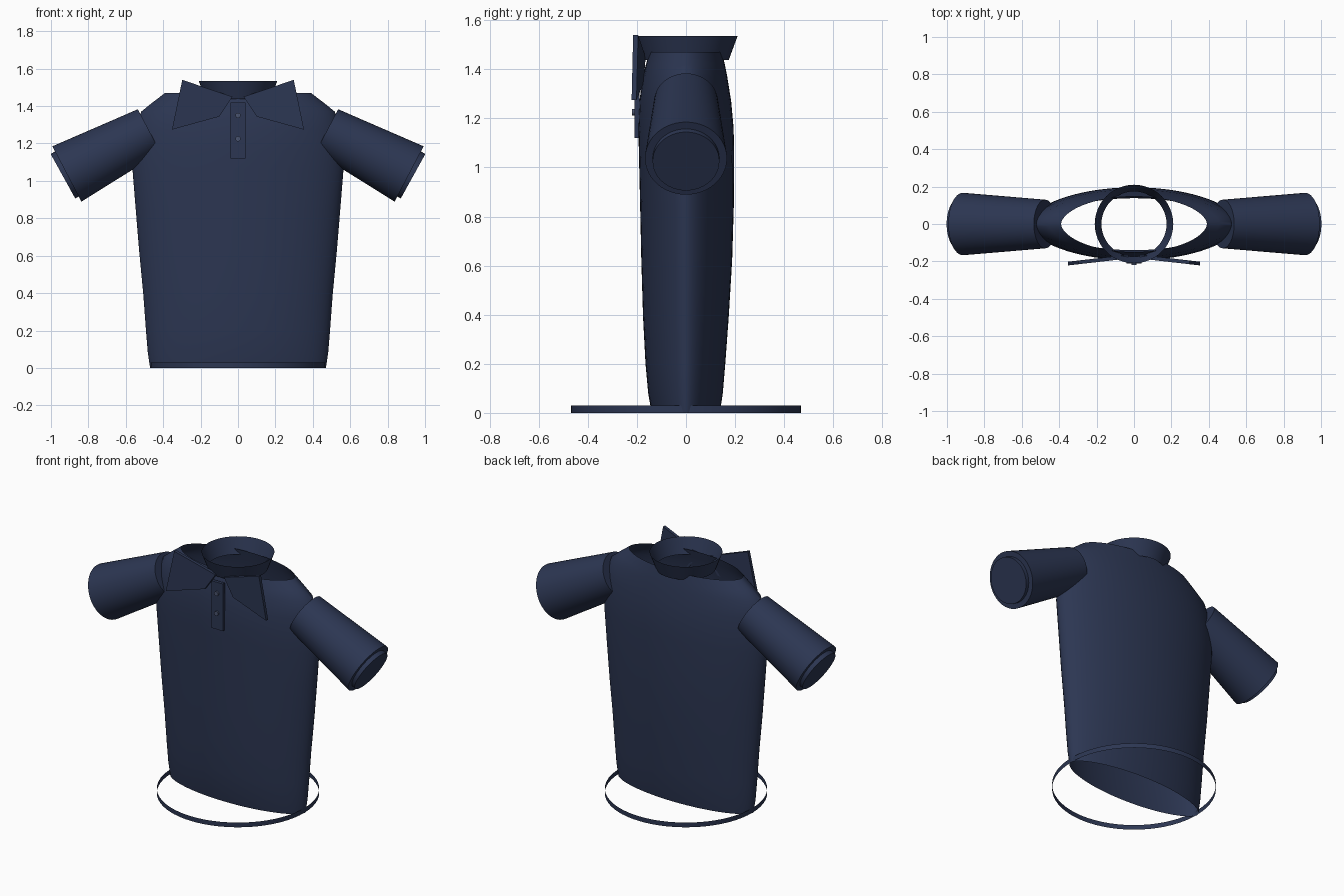
import bpy, bmesh, math
from mathutils import Vector, Matrix

if "Cube" in bpy.data.objects:
    bpy.data.objects.remove(bpy.data.objects["Cube"])

def material(name, rgb):
    m = bpy.data.materials.new(name)
    m.diffuse_color = (*rgb, 1)
    m.use_nodes = True
    m.node_tree.nodes["Principled BSDF"].inputs["Base Color"].default_value = m.diffuse_color
    return m

NAVY = material("navy_cloth", (0.025, 0.037, 0.085))
BUTTON = material("button_grey", (0.07, 0.09, 0.16))

def finish(name, bm, mat=NAVY, smooth=True):
    bmesh.ops.recalc_face_normals(bm, faces=bm.faces)
    me = bpy.data.meshes.new(name)
    bm.to_mesh(me)
    bm.free()
    ob = bpy.data.objects.new(name, me)
    bpy.context.collection.objects.link(ob)
    me.materials.append(mat)
    if smooth:
        bpy.ops.object.select_all(action='DESELECT')
        ob.select_set(True)
        bpy.context.view_layer.objects.active = ob
        bpy.ops.object.shade_smooth_by_angle(angle=math.radians(35))
    return ob

def frustum(name, p, q, r1, r2, caps=True, segs=48, mat=NAVY):
    """Round tube or cone running from p (radius r1) to q (radius r2)."""
    p, q = Vector(p), Vector(q)
    d = q - p
    m = Matrix.Translation((p + q) / 2) @ d.to_track_quat('Z', 'Y').to_matrix().to_4x4()
    bm = bmesh.new()
    bmesh.ops.create_cone(bm, cap_ends=caps, segments=segs, radius1=r1, radius2=r2,
                          depth=d.length, matrix=m)
    return finish(name, bm, mat)

def panel(name, outline, y_at, thick):
    """Flat xz outline given thickness along y; y_at(x) sets its middle depth."""
    bm = bmesh.new()
    front = [bm.verts.new((x, y_at(x) - thick / 2, z)) for x, z in outline]
    back = [bm.verts.new((x, y_at(x) + thick / 2, z)) for x, z in outline]
    bm.faces.new(front)
    bm.faces.new(back[::-1])
    n = len(outline)
    for i in range(n):
        j = (i + 1) % n
        bm.faces.new((front[i], back[i], back[j], front[j]))
    return finish(name, bm, smooth=False)

# Torso: open shell lofted through oval rows (z, half width, front depth, back depth)
ROWS = [(0.00, 0.470, 0.140, 0.138), (0.08, 0.482, 0.154, 0.150),
        (0.20, 0.492, 0.165, 0.160), (0.39, 0.506, 0.175, 0.174),
        (0.62, 0.528, 0.182, 0.188), (0.85, 0.547, 0.187, 0.195),
        (1.06, 0.564, 0.192, 0.196), (1.16, 0.560, 0.194, 0.194),
        (1.27, 0.546, 0.190, 0.184), (1.37, 0.518, 0.176, 0.168),
        (1.42, 0.456, 0.163, 0.158), (1.47, 0.390, 0.150, 0.147)]
SEGS = 64
bm = bmesh.new()
loops = []
for z, w, f, b in ROWS:
    ring = []
    for i in range(SEGS):
        a = 2 * math.pi * i / SEGS
        s = math.sin(a)
        depth = math.copysign(abs(s) ** 1.12, s) * (b if s > 0 else f)
        ring.append(bm.verts.new((w * math.cos(a), depth, z)))
    loops.append(ring)
for lo, hi in zip(loops, loops[1:]):
    for i in range(SEGS):
        j = (i + 1) % SEGS
        bm.faces.new((lo[i], lo[j], hi[j], hi[i]))
finish("torso", bm)

# Hem band and collar stand: open bands
frustum("hem_band", (0, 0, 0), (0, 0, 0.03), 0.468, 0.468, caps=False, segs=64)
frustum("collar_stand", (0, 0, 1.437), (0, 0, 1.535), 0.174, 0.21, caps=False)

# Sleeves, cuffs and collar flaps on both sides
FLAP = [(0.03, 1.45), (0.10, 1.344), (0.353, 1.274), (0.298, 1.54)]
for side, s in (("left", -1), ("right", 1)):
    frustum(side + "_sleeve", (s * 0.475, 0, 1.268), (s * 0.915, 0, 1.037), 0.13, 0.167)
    frustum(side + "_cuff", (s * 0.898, 0, 1.046), (s * 0.936, 0, 1.025), 0.136, 0.136)
    panel(side + "_collar_flap", [(s * x, z) for x, z in FLAP],
          lambda x: -0.171 - 0.115 * abs(x), 0.02)

# Placket strip with two buttons
panel("placket", [(-0.04, 1.12), (0.04, 1.12), (0.04, 1.42), (-0.04, 1.42)],
      lambda x: -0.2, 0.02)
for i, z in enumerate((1.35, 1.225)):
    frustum(f"button_{i + 1}", (0, -0.209, z), (0, -0.22, z), 0.014, 0.014, segs=16, mat=BUTTON)
